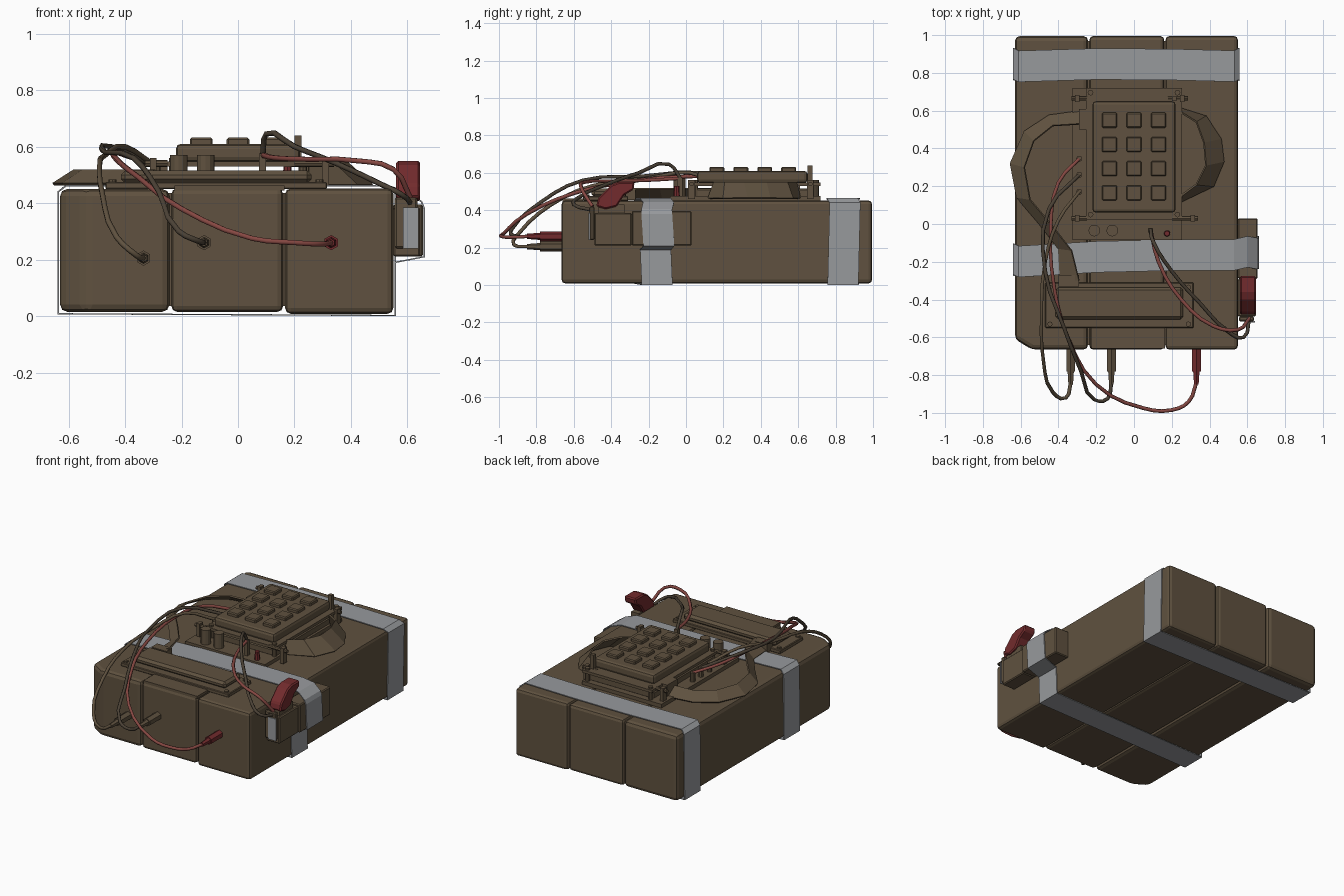
import bpy, bmesh, math
from mathutils import Vector

cube = bpy.data.objects.get("Cube")
if cube:
    bpy.data.objects.remove(cube, do_unlink=True)


def material(name, rgb):
    m = bpy.data.materials.new(name)
    m.use_nodes = True
    m.diffuse_color = (*rgb, 1)
    bsdf = m.node_tree.nodes["Principled BSDF"]
    bsdf.inputs["Base Color"].default_value = (*rgb, 1)
    bsdf.inputs["Roughness"].default_value = 0.8
    return m


BROWN = material("olive_brown", (0.115, 0.083, 0.05))
GREY = material("tape_grey", (0.31, 0.32, 0.335))
RED = material("dark_red", (0.17, 0.024, 0.026))
WIRE_RED = material("faded_red", (0.24, 0.065, 0.055))
WIRE_DARK = material("dark_brown", (0.07, 0.053, 0.036))


def add_mesh(name, bm, mat):
    bmesh.ops.recalc_face_normals(bm, faces=bm.faces[:])
    me = bpy.data.meshes.new(name)
    bm.to_mesh(me)
    bm.free()
    me.materials.append(mat)
    ob = bpy.data.objects.new(name, me)
    bpy.context.collection.objects.link(ob)
    return ob


def bevel(ob, width, segments=1):
    mod = ob.modifiers.new("bevel", "BEVEL")
    mod.width, mod.segments = width, segments


def box(name, x, y, z, mat=BROWN, rounding=0.0, segments=1):
    """Box from (min, max) ranges."""
    bm = bmesh.new()
    bmesh.ops.create_cube(bm, size=1)
    for v in bm.verts:
        v.co = [r[0] if c < 0 else r[1] for c, r in zip(v.co, (x, y, z))]
    ob = add_mesh(name, bm, mat)
    if rounding:
        bevel(ob, rounding, segments)
    return ob


def rod(name, start, end, r1, r2=None, mat=BROWN, sides=8):
    a, b = Vector(start), Vector(end)
    bm = bmesh.new()
    bmesh.ops.create_cone(bm, cap_ends=True, segments=sides, radius1=r1,
                          radius2=r1 if r2 is None else r2, depth=(b - a).length)
    turn = (b - a).to_track_quat("Z", "Y")
    for v in bm.verts:
        v.co = turn @ v.co + (a + b) / 2
    return add_mesh(name, bm, mat)


def prism(name, outline, lo, hi, place, mat):
    """Extrude a 2D outline; place(u, v, depth) gives the 3D point."""
    bm = bmesh.new()
    ends = [[bm.verts.new(place(u, v, d)) for u, v in outline] for d in (lo, hi)]
    n = len(outline)
    for e in ends:
        bm.faces.new(e)
    for i in range(n):
        j = (i + 1) % n
        bm.faces.new((ends[0][i], ends[0][j], ends[1][j], ends[1][i]))
    return add_mesh(name, bm, mat)


def band(name, edge_a, edge_b, thickness, mat, closed=False):
    """Strip of faces between two edges, given thickness."""
    bm = bmesh.new()
    rows = [(bm.verts.new(a), bm.verts.new(b)) for a, b in zip(edge_a, edge_b)]
    pairs = list(zip(rows, rows[1:])) + ([(rows[-1], rows[0])] if closed else [])
    for p, q in pairs:
        bm.faces.new((p[0], p[1], q[1], q[0]))
    ob = add_mesh(name, bm, mat)
    mod = ob.modifiers.new("thickness", "SOLIDIFY")
    mod.thickness, mod.offset = thickness, 0
    return ob


def wire(name, points, mat, radius=0.01):
    cu = bpy.data.curves.new(name, "CURVE")
    cu.dimensions = "3D"
    cu.bevel_depth, cu.bevel_resolution, cu.resolution_u = radius, 1, 3
    cu.use_fill_caps = True
    sp = cu.splines.new("BEZIER")
    sp.bezier_points.add(len(points) - 1)
    for bp, p in zip(sp.bezier_points, points):
        bp.co = p
        bp.handle_left_type = bp.handle_right_type = "AUTO"
    cu.materials.append(mat)
    ob = bpy.data.objects.new(name, cu)
    bpy.context.collection.objects.link(ob)


# Three wrapped blocks; the outer one has a clipped front corner
left_edge, front, back = -0.63, -0.665, 0.995
outline = [(left_edge, back), (-0.243, back), (-0.243, front), (-0.54, front), (left_edge, -0.61)]
bevel(prism("right_block", outline, 0.015, 0.45, lambda u, v, d: (u, v, d), BROWN), 0.025, 2)
box("middle_block", (-0.236, 0.16), (front, back), (0.015, 0.452), BROWN, 0.02, 2)
box("left_block", (0.167, 0.55), (front, back), (0.008, 0.452), BROWN, 0.02, 2)
box("block_filler", (-0.4, 0.4), (-0.64, 0.97), (0.035, 0.435))

# Tape wrapped round the blocks; the front one also covers the side box
ring = [(-0.637, 0.008), (-0.637, 0.44), (-0.61, 0.461), (-0.2, 0.461), (0.2, 0.461), (0.53, 0.461)]
plain = ring + [(0.557, 0.44), (0.557, 0.002)]
over_box = ring + [(0.6, 0.44), (0.65, 0.405), (0.66, 0.38), (0.66, 0.21), (0.557, 0.19), (0.557, 0.002)]
for name, section, y0, y1, skew in (("back_tape", plain, 0.76, 0.925, 0.0),
                                    ("front_tape", over_box, -0.255, -0.09, 0.03)):
    wave = [0.008 * math.sin(2.3 * i) + skew * x for i, (x, z) in enumerate(section)]
    band(name, [(x, y0 + w, z) for (x, z), w in zip(section, wave)],
         [(x, y1 + w, z) for (x, z), w in zip(section, wave)], 0.006, GREY, True)

# Side box with its red clip
box("side_box", (0.55, 0.655), (-0.29, 0.03), (0.21, 0.395), BROWN, 0.006)
box("side_box_front", (0.55, 0.645), (-0.49, -0.29), (0.21, 0.385), BROWN, 0.006)
box("side_box_cap", (0.555, 0.635), (-0.515, -0.49), (0.24, 0.42), BROWN, 0.006)
box("cap_tape", (0.585, 0.64), (-0.521, -0.514), (0.24, 0.385), GREY)
box("clip_base", (0.575, 0.63), (-0.47, -0.33), (0.38, 0.43))
clip = [(-0.48, 0.42), (-0.47, 0.465), (-0.4, 0.535), (-0.36, 0.55), (-0.275, 0.55),
        (-0.28, 0.51), (-0.33, 0.48), (-0.37, 0.42), (-0.43, 0.405)]
bevel(prism("red_clip", clip, 0.56, 0.645, lambda u, v, d: (d, u, v), RED), 0.008)

# Circuit board and keypad on standoffs
box("circuit_board", (-0.325, 0.255), (-0.085, 0.72), (0.45, 0.475))
box("board_housing", (-0.24, 0.24), (0.05, 0.68), (0.47, 0.515), BROWN, 0.006)
box("keypad_plate", (-0.255, 0.255), (0.025, 0.72), (0.53, 0.548))
box("keypad_body", (-0.22, 0.22), (0.06, 0.65), (0.545, 0.61), BROWN, 0.018, 2)
for x in (-0.23, 0.23):
    for y in (0.05, 0.695):
        rod("keypad_standoff", (x, y, 0.46), (x, y, 0.56), 0.015)
for col in range(3):
    for row in range(4):
        x, y = -0.13 + 0.13 * col, 0.165 + 0.128 * row
        box("key", (x - 0.04, x + 0.04), (y - 0.04, y + 0.04), (0.6, 0.632), BROWN, 0.006)

# Strap brackets and pins
for x0, x1, y in ((-0.33, -0.25, 0.665), (0.18, 0.285, 0.665), (0.2, 0.34, 0.03), (-0.33, -0.25, 0.03)):
    rod("bracket_pin", (x0, y, 0.54), (x1, y, 0.54), 0.012)
    xm = x1 - 0.03 if x0 > 0 else x0 + 0.03
    box("bracket", (xm - 0.012, xm + 0.012), (y - 0.018, y + 0.018), (0.46, 0.56))
box("tall_bracket", (0.2, 0.225), (0.65, 0.675), (0.54, 0.64))
box("strap_buckle", (-0.29, -0.25), (0.5, 0.61), (0.47, 0.55))
for y in (0.17, 0.26, 0.345):
    rod("terminal", (-0.29, y, 0.47), (-0.29, y, 0.535), 0.016)

# Hand straps, outer edge low and inner edge high
outer = [(-0.27, 0.6), (-0.45, 0.575), (-0.58, 0.49), (-0.655, 0.32), (-0.62, 0.14), (-0.5, 0.0), (-0.4, -0.13), (-0.39, -0.3)]
inner = [(-0.27, 0.53), (-0.43, 0.52), (-0.53, 0.44), (-0.58, 0.3), (-0.55, 0.13), (-0.44, 0.0), (-0.33, -0.14), (-0.29, -0.3)]
band("right_strap", [(x, y, 0.467) for x, y in outer], [(x, y, 0.515) for x, y in inner], 0.01, BROWN)
outer = [(0.25, 0.61), (0.38, 0.57), (0.46, 0.45), (0.475, 0.33), (0.42, 0.2), (0.25, 0.12)]
inner = [(0.25, 0.59), (0.33, 0.54), (0.37, 0.43), (0.38, 0.31), (0.33, 0.21), (0.25, 0.15)]
band("left_strap", [(x, y, 0.463) for x, y in outer], [(x, y, 0.548) for x, y in inner], 0.01, BROWN)

# Front module with corner screws
box("module_plate", (-0.47, 0.315), (-0.55, -0.31), (0.45, 0.475), BROWN, 0.004)
box("module_cover", (-0.415, 0.26), (-0.505, -0.335), (0.47, 0.515), BROWN, 0.015)
box("module_hinge", (-0.4, -0.29), (-0.33, -0.27), (0.455, 0.51))
box("front_flap", (-0.225, 0.165), (-0.66, -0.55), (0.445, 0.462))
for x in (-0.445, 0.288):
    for y in (-0.53, -0.335):
        rod("module_screw", (x, y, 0.47), (x, y, 0.484), 0.014)

# Capacitors and indicator lamp
for x in (-0.21, -0.115):
    rod("capacitor", (x, -0.035, 0.455), (x, -0.035, 0.57), 0.031, sides=12)
rod("lamp", (0.175, -0.05, 0.455), (0.175, -0.05, 0.53), 0.018, 0.014, RED)
box("wire_post", (0.075, 0.1), (-0.045, -0.02), (0.46, 0.575))

# Plugs on the front face
for x, z, mat in ((-0.335, 0.205, BROWN), (-0.12, 0.26, BROWN), (0.33, 0.26, RED)):
    rod("plug_body", (x, -0.65, z), (x, -0.78, z), 0.027, mat=mat, sides=6)
    rod("plug_tip", (x, -0.77, z), (x, -0.85, z), 0.02, 0.014, mat, 6)

# Wires from the plugs to the terminals
wire("outer_wire", [(-0.335, -0.84, 0.205), (-0.36, -0.92, 0.215), (-0.43, -0.89, 0.28), (-0.48, -0.72, 0.43),
                    (-0.49, -0.5, 0.53), (-0.47, -0.2, 0.57), (-0.4, 0.02, 0.6), (-0.29, 0.17, 0.53)], BROWN)
wire("middle_wire", [(-0.12, -0.84, 0.26), (-0.14, -0.925, 0.265), (-0.21, -0.93, 0.3), (-0.28, -0.78, 0.44),
                     (-0.37, -0.55, 0.56), (-0.47, -0.25, 0.58), (-0.45, 0.08, 0.6), (-0.29, 0.26, 0.53)], WIRE_DARK)
wire("red_plug_wire", [(0.33, -0.84, 0.26), (0.29, -0.94, 0.255), (0.2, -0.985, 0.26), (0.05, -0.975, 0.275),
                       (-0.2, -0.85, 0.38), (-0.35, -0.6, 0.49), (-0.42, -0.35, 0.545), (-0.44, 0.0, 0.58),
                       (-0.4, 0.22, 0.57), (-0.29, 0.345, 0.53)], WIRE_RED)

# Wires to the clip
wire("red_clip_wire", [(0.088, -0.03, 0.57), (0.13, -0.2, 0.56), (0.25, -0.4, 0.555), (0.42, -0.54, 0.55),
                       (0.55, -0.56, 0.52), (0.61, -0.5, 0.42)], WIRE_RED)
wire("dark_clip_wire", [(0.088, -0.03, 0.57), (0.1, -0.09, 0.645), (0.2, -0.25, 0.6), (0.35, -0.42, 0.54),
                        (0.5, -0.57, 0.47), (0.58, -0.6, 0.43), (0.61, -0.5, 0.4)], WIRE_DARK)
